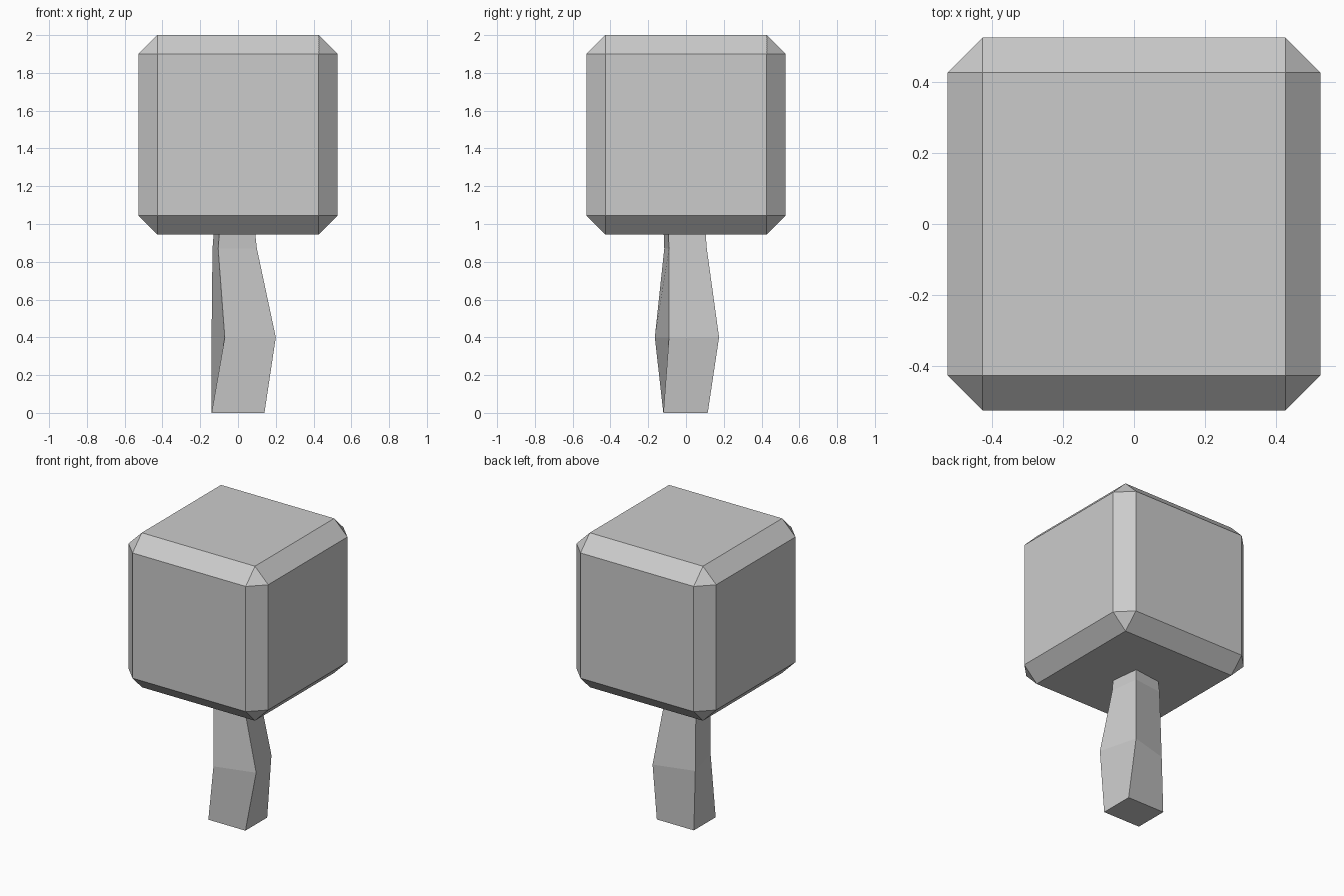
import bpy, bmesh
from mathutils import Matrix

if "Cube" in bpy.data.objects:
    bpy.data.objects.remove(bpy.data.objects["Cube"])


def finish(bm, name):
    bmesh.ops.recalc_face_normals(bm, faces=bm.faces)
    mesh = bpy.data.meshes.new(name)
    bm.to_mesh(mesh)
    bm.free()
    obj = bpy.data.objects.new(name, mesh)
    bpy.context.collection.objects.link(obj)
    return obj


# Crown: chamfered cube
size, bottom = 1.055, 0.945
bm = bmesh.new()
bmesh.ops.create_cube(bm, size=size,
                      matrix=Matrix.Translation((0, 0, bottom + size / 2)))
bmesh.ops.bevel(bm, geom=bm.edges[:], offset=0.1, offset_type='OFFSET',
                segments=1, affect='EDGES')
finish(bm, "crown")

# Trunk: four-sided, twisting rings from the ground into the crown
rings = [
    (0.0, [(-0.14, -0.12), (0.14, -0.12), (0.14, 0.115), (-0.14, 0.115)]),
    (0.4, [(-0.07, -0.165), (0.2, -0.09), (0.13, 0.175), (-0.14, 0.10)]),
    (0.87, [(-0.105, -0.115), (0.1, -0.09), (0.075, 0.11), (-0.135, 0.085)]),
    (1.0, [(-0.095, -0.12), (0.085, -0.095), (0.065, 0.1), (-0.125, 0.075)]),
]
bm = bmesh.new()
loops = [[bm.verts.new((x, y, z)) for x, y in pts] for z, pts in rings]
for low, high in zip(loops, loops[1:]):
    for i in range(4):
        j = (i + 1) % 4
        bm.faces.new((low[i], low[j], high[j], high[i]))
bm.faces.new(loops[0][::-1])
bm.faces.new(loops[-1])
finish(bm, "trunk")
